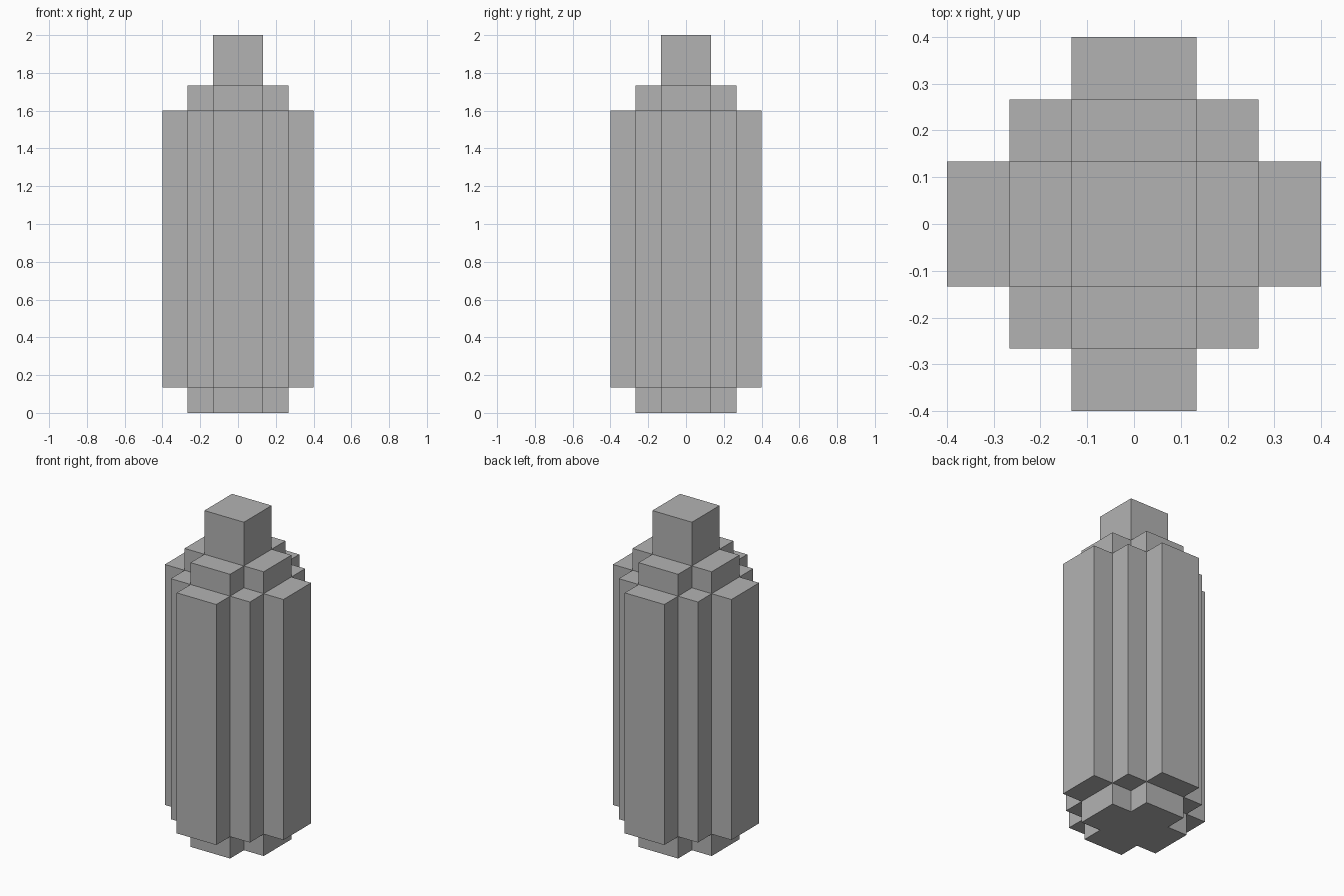
import bpy
import bmesh

cube = bpy.data.objects.get("Cube")
if cube:
    bpy.data.objects.remove(cube, do_unlink=True)

U = 2 / 15  # block unit

grey = bpy.data.materials.new("plain grey")
grey.use_nodes = True
colour = (0.45, 0.45, 0.45, 1)
grey.diffuse_color = colour
grey.node_tree.nodes["Principled BSDF"].inputs["Base Color"].default_value = colour


def stepped_prism(name, steps, bottom, top):
    """Extrude a four-way symmetric stepped outline; steps are (x, y) corners in units."""
    outline = []
    for x, y in steps:
        outline.append((x, y))
    # Rotate the quarter outline around the centre
    ring = list(outline)
    for _ in range(3):
        outline = [(-y, x) for x, y in outline]
        ring += outline
    bm = bmesh.new()
    face = bm.faces.new([bm.verts.new((x * U, y * U, bottom * U)) for x, y in ring])
    result = bmesh.ops.extrude_face_region(bm, geom=[face], use_keep_orig=True)
    moved = [v for v in result["geom"] if isinstance(v, bmesh.types.BMVert)]
    bmesh.ops.translate(bm, verts=moved, vec=(0, 0, (top - bottom) * U))
    bmesh.ops.recalc_face_normals(bm, faces=bm.faces)
    mesh = bpy.data.meshes.new(name)
    bm.to_mesh(mesh)
    bm.free()
    mesh.materials.append(grey)
    obj = bpy.data.objects.new(name, mesh)
    bpy.context.collection.objects.link(obj)
    return obj


# Quarter outlines, counter-clockwise from the +x arm
square = [(1, 1)]
cross = [(2, -1), (2, 1), (1, 1)]
stepped_cross = [(3, -1), (3, 1), (2, 1), (2, 2), (1, 2)]

stepped_prism("base", cross, 0, 1)
stepped_prism("body", stepped_cross, 1, 12)
stepped_prism("shoulder", cross, 12, 13)
stepped_prism("neck", square, 13, 15)
